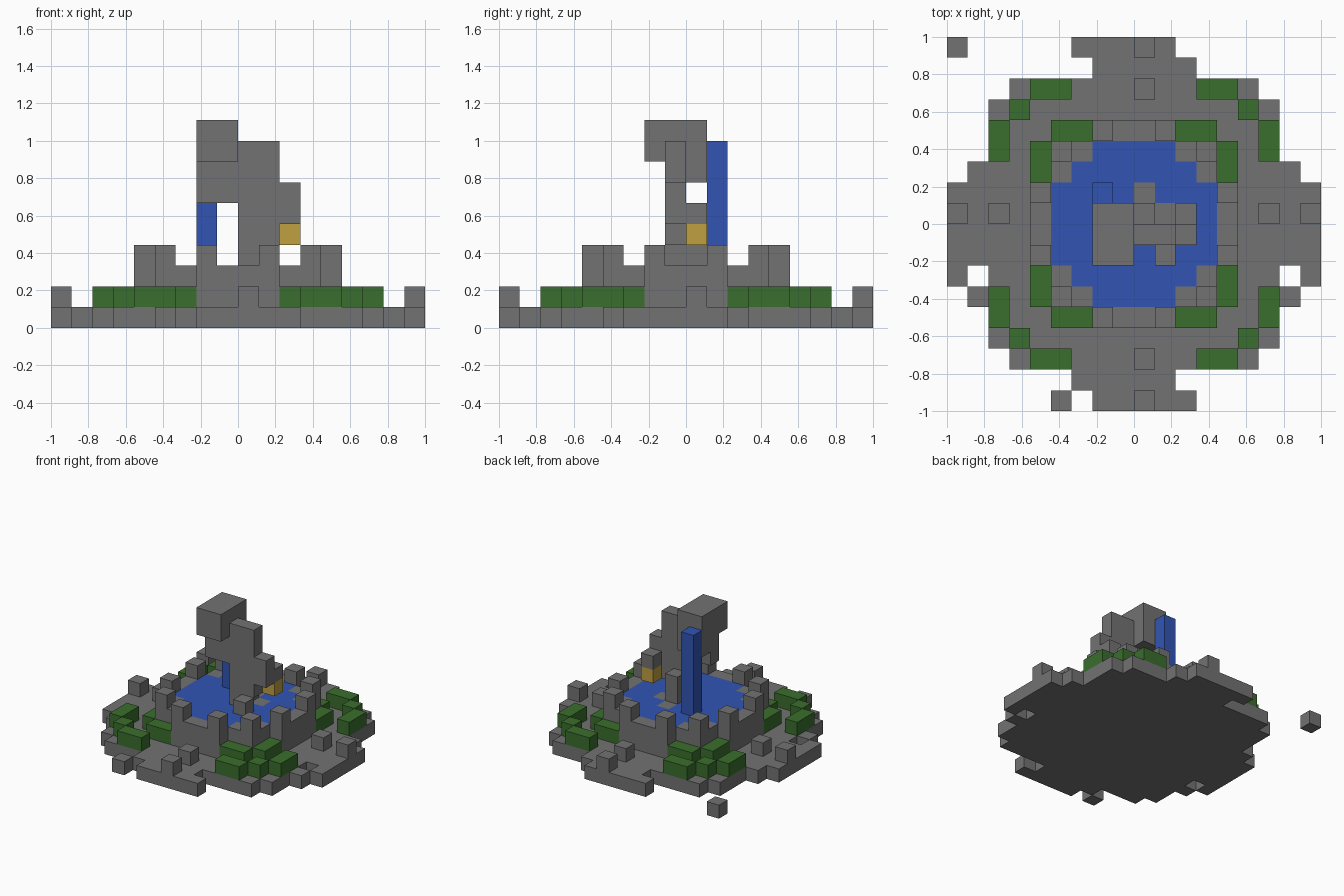
import bpy, bmesh
from mathutils import Vector

if "Cube" in bpy.data.objects:
    bpy.data.objects.remove(bpy.data.objects["Cube"], do_unlink=True)

N = 18            # grid cells along the longest side
U = 2 / N         # size of one block


def material(name, rgb):
    m = bpy.data.materials.new(name)
    m.use_nodes = True
    m.diffuse_color = (*rgb, 1)
    node = m.node_tree.nodes["Principled BSDF"]
    node.inputs["Base Color"].default_value = (*rgb, 1)
    node.inputs["Roughness"].default_value = 0.9
    return m


stone = material("stone grey", (0.17, 0.17, 0.17))
leaf = material("leaf green", (0.042, 0.156, 0.026))
water = material("water blue", (0.032, 0.091, 0.456))
gold = material("gold", (0.52, 0.35, 0.053))


def box(x0, x1, y0, y1, z0, z1):
    return {(x, y, z) for x in range(x0, x1) for y in range(y0, y1) for z in range(z0, z1)}


def four_way(cells):
    """Mirror blocks across both centre planes."""
    cells = cells | {(N - 1 - x, y, z) for x, y, z in cells}
    return cells | {(x, N - 1 - y, z) for x, y, z in cells}


def with_diagonal(cells):
    """Add the copy with x and y swapped."""
    return cells | {(y, x, z) for x, y, z in cells}


# terrace: symmetric core plus the uneven outer rim
terrace = four_way(with_diagonal(box(3, 9, 2, 9, 0, 1) | box(2, 9, 3, 9, 0, 1)))
terrace |= box(1, 17, 5, 6, 0, 1) | box(1, 17, 11, 12, 0, 1) | box(0, 18, 7, 11, 0, 1)
terrace |= box(0, 1, 6, 7, 0, 1) | box(17, 18, 6, 7, 0, 1)
terrace |= box(6, 11, 17, 18, 0, 1) | box(7, 12, 16, 17, 0, 1)
terrace |= box(6, 11, 1, 2, 0, 1) | box(7, 12, 0, 1, 0, 1) | box(5, 6, 0, 1, 0, 1)
stray_block = box(0, 1, 17, 18, 0, 1)

# short posts along the four paths
posts = set()
for k in (0, 2, 15, 17):
    posts |= box(k, k + 1, 9, 10, 1, 2) | box(9, 10, k, k + 1, 1, 2)

# hedges in the four corners
hedges = four_way(with_diagonal(box(2, 3, 12, 14, 1, 2) | box(4, 5, 11, 13, 1, 2)
                                | box(3, 4, 14, 15, 1, 2))
                  | box(4, 6, 15, 16, 1, 2) | box(5, 7, 13, 14, 1, 2))

# pool with stepped outline, sunk into the basin
pool = box(7, 11, 5, 13, 2, 3) | box(6, 12, 6, 12, 2, 3) | box(5, 13, 7, 11, 2, 3)
islands = box(9, 10, 10, 11, 2, 3) | box(10, 11, 9, 10, 2, 3)
pool -= islands
basin = box(5, 13, 5, 13, 1, 3) | box(4, 14, 7, 11, 1, 3) | box(7, 11, 4, 14, 1, 3)
basin -= pool

# raised blocks on the basin wall
battlements = four_way(with_diagonal(box(4, 5, 7, 8, 3, 4)) | box(5, 6, 5, 6, 3, 4))

# central statue
legs = box(9, 10, 8, 9, 3, 4) | box(10, 11, 7, 8, 3, 4) | box(9, 10, 9, 10, 3, 5)
torso = box(9, 11, 8, 9, 4, 9) | box(11, 12, 8, 9, 5, 7) | box(11, 12, 9, 10, 5, 6)
neck = box(7, 9, 8, 9, 6, 8) | box(7, 9, 9, 10, 7, 8)
head = box(7, 9, 7, 10, 8, 10)
gold_block = box(11, 12, 9, 10, 4, 5)
water_column = box(7, 8, 10, 11, 3, 9)

parts = [
    ("terrace", terrace, stone), ("stray_block", stray_block, stone),
    ("path_posts", posts, stone), ("hedges", hedges, leaf),
    ("basin", basin, stone), ("pool_water", pool, water),
    ("battlements", battlements, stone), ("statue_legs", legs, stone),
    ("statue_torso", torso, stone), ("statue_neck", neck, stone),
    ("statue_head", head, stone), ("gold_block", gold_block, gold),
    ("water_column", water_column, water),
]
solid = set().union(*(cells for _, cells, _ in parts))


def build(name, cells, mat):
    """Skin the blocks, leaving out faces buried between blocks."""
    bm = bmesh.new()
    for cell in sorted(cells):
        c = Vector(cell) + Vector((0.5, 0.5, 0.5))
        for axis in range(3):
            for sign in (-1, 1):
                n = Vector((0, 0, 0))
                n[axis] = sign
                if tuple(int(a + b) for a, b in zip(cell, n)) in solid:
                    continue
                u = Vector((0, 0, 0))
                u[(axis + 1) % 3] = 0.5
                v = n.cross(u)
                mid = c + n / 2
                corners = (mid - u - v, mid + u - v, mid + u + v, mid - u + v)
                bm.faces.new([bm.verts.new((p - Vector((N / 2, N / 2, 0))) * U) for p in corners])
    bmesh.ops.remove_doubles(bm, verts=bm.verts[:], dist=U / 100)
    bmesh.ops.dissolve_limit(bm, angle_limit=0.01, verts=bm.verts[:], edges=bm.edges[:])
    mesh = bpy.data.meshes.new(name)
    bm.to_mesh(mesh)
    bm.free()
    mesh.materials.append(mat)
    bpy.context.scene.collection.objects.link(bpy.data.objects.new(name, mesh))


for part in parts:
    build(*part)
